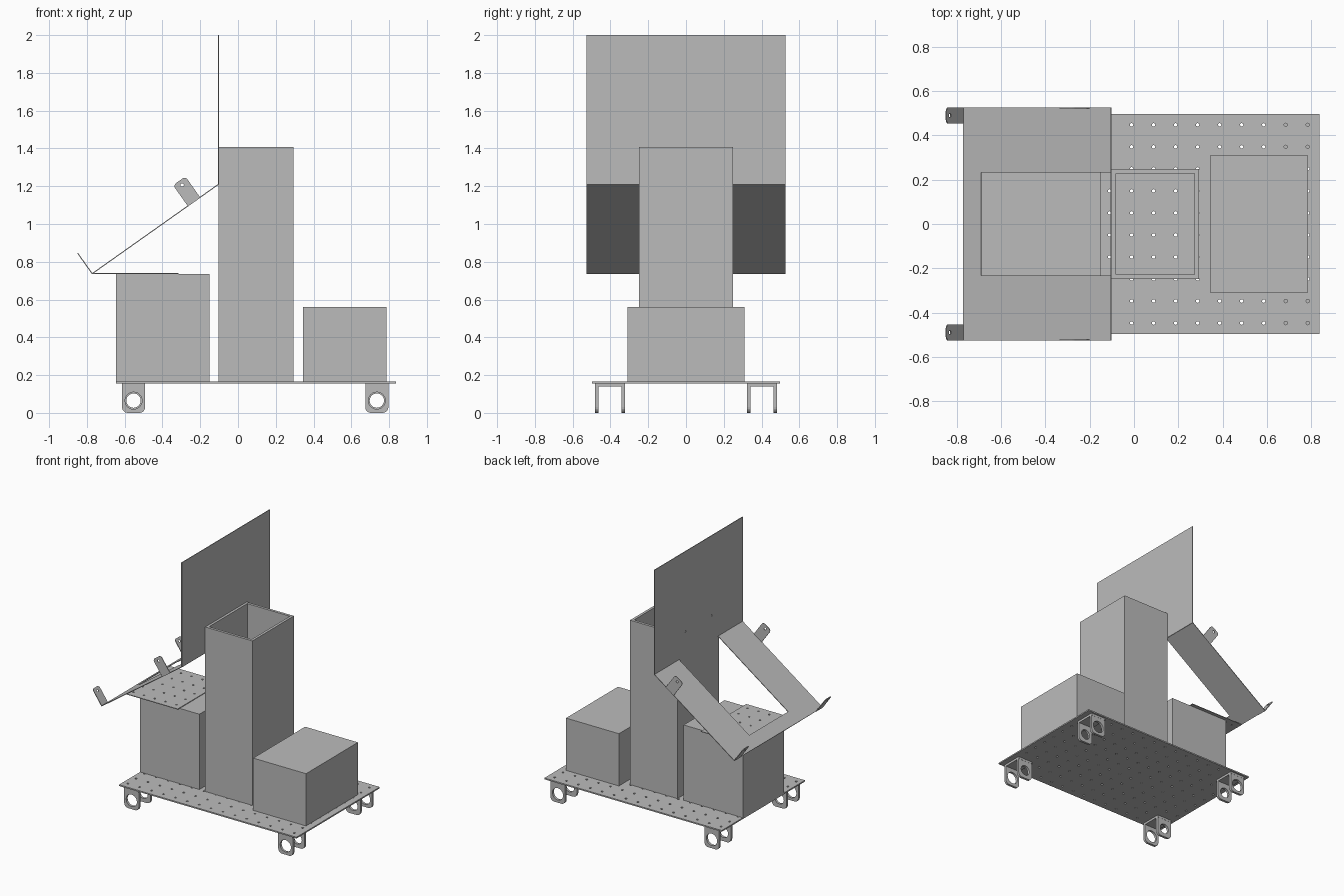
import bpy, bmesh, math
from mathutils import Matrix, Vector

if "Cube" in bpy.data.objects:
    bpy.data.objects.remove(bpy.data.objects["Cube"])

grey = bpy.data.materials.new("plain_grey")
grey.use_nodes = True
grey.diffuse_color = (0.5, 0.5, 0.5, 1)
grey.node_tree.nodes["Principled BSDF"].inputs["Base Color"].default_value = (0.5, 0.5, 0.5, 1)


def rect(x0, y0, x1, y1, radii=(0, 0, 0, 0)):
    """Rectangle outline; radii round the corners, counter-clockwise from lower left."""
    corners = ((x0, y0, 1, 1), (x1, y0, -1, 1), (x1, y1, -1, -1), (x0, y1, 1, -1))
    pts = []
    for k, ((x, y, sx, sy), r) in enumerate(zip(corners, radii)):
        if not r:
            pts.append((x, y))
            continue
        for s in range(6):
            a = math.pi * (1 + k / 2 + s / 10)
            pts.append((x + sx * r + r * math.cos(a), y + sy * r + r * math.sin(a)))
    return pts


def circle(x, y, r, n=12):
    return [(x + r * math.cos(math.tau * i / n), y + r * math.sin(math.tau * i / n))
            for i in range(n)]


def add_object(name, mesh):
    mesh.materials.clear()
    mesh.materials.append(grey)
    ob = bpy.data.objects.new(name, mesh)
    bpy.context.collection.objects.link(ob)
    return ob


def sheet(name, outlines, thick, origin, u, v):
    """Cut sheet: first outline is the border, the rest are openings; u, v are its axes."""
    cu = bpy.data.curves.new(name, 'CURVE')
    cu.dimensions, cu.fill_mode, cu.extrude = '2D', 'BOTH', thick / 2
    for pts in outlines:
        sp = cu.splines.new('POLY')
        sp.points.add(len(pts) - 1)
        for p, (x, y) in zip(sp.points, pts):
            p.co = (x, y, 0, 1)
        sp.use_cyclic_u = True
    tmp = bpy.data.objects.new(name + "_outline", cu)
    bpy.context.collection.objects.link(tmp)
    dg = bpy.context.evaluated_depsgraph_get()
    mesh = bpy.data.meshes.new_from_object(tmp.evaluated_get(dg))
    bpy.data.objects.remove(tmp)
    u, v = Vector(u).normalized(), Vector(v).normalized()
    m = Matrix((u, v, u.cross(v))).transposed().to_4x4()
    m.translation = origin
    bm = bmesh.new()
    bm.from_mesh(mesh)
    bmesh.ops.remove_doubles(bm, verts=bm.verts, dist=1e-5)
    bmesh.ops.transform(bm, matrix=m, verts=bm.verts)
    bmesh.ops.recalc_face_normals(bm, faces=bm.faces)
    for f in bm.faces:
        f.smooth = False
    bm.to_mesh(mesh)
    bm.free()
    return add_object(name, mesh)


def box(name, x0, x1, y0, y1, z0, z1):
    bm = bmesh.new()
    bmesh.ops.create_cube(bm, size=1)
    for vert in bm.verts:
        c = vert.co
        vert.co = (x0 + (c.x + .5) * (x1 - x0), y0 + (c.y + .5) * (y1 - y0),
                   z0 + (c.z + .5) * (z1 - z0))
    mesh = bpy.data.meshes.new(name)
    bm.to_mesh(mesh)
    bm.free()
    return add_object(name, mesh)


X, Y, Z = (1, 0, 0), (0, 1, 0), (0, 0, 1)
THIN = 0.005

# Perforated base plate
holes = [circle(.785 - .0995 * i, .448 - .0995 * j, .008, 8)
         for i in range(15) for j in range(10)]
sheet("base_plate", [rect(-.647, -.497, .837, .497)] + holes, .01, (0, 0, .16), X, Y)

# Boxes and open tower
box("tall_box", -.647, -.151, -.245, .245, .165, .734)
box("low_box", .344, .786, -.31, .31, .165, .56)
sheet("open_tower", [rect(-.102, -.248, .294, .248), rect(-.082, -.228, .274, .228)],
      1.243, (0, 0, .165 + 1.243 / 2), X, Y)

# Wheel brackets: two drilled cheeks under a bridge
for side, s in (("right", -1), ("left", 1)):
    for end, cx in (("rear", -.553), ("front", .735)):
        name = f"{end}_{side}_bracket"
        for cheek, y, r in (("outer", .473, .045), ("inner", .333, .038)):
            sheet(f"{name}_{cheek}_cheek",
                  [rect(-.061, 0, .061, .155, (.03, .03, 0, 0)), circle(0, .065, r, 24)],
                  .018, (cx, s * y, 0), X, Z)
        box(name + "_bridge", cx - .061, cx + .061, s * .403 - .08, s * .403 + .08, .139, .155)

# Upright back sheet with two screw holes
sheet("upright_sheet", [rect(-.527, 1.21, .527, 2)] + [circle(s * .156, 1.395, .007, 8) for s in (-1, 1)],
      THIN, (-.1035, 0, 0), Y, Z)

# Sloping sheet with a large window
foot = Vector((-.772, 0, .737))
slope = Vector((-.1035, 0, 1.21)) - foot
length = slope.length
slope.normalize()
rise = Vector((-slope.z, 0, slope.x))
sheet("sloping_sheet", [[(0, -.527), (length, -.527), (length, -.233), (.1, -.233),
                         (.1, .233), (length, .233), (length, .527), (0, .527)]],
      THIN, foot, slope, Y)

# Folded tabs on the sloping sheet
for side, s in (("right", -1), ("left", 1)):
    sheet(side + "_side_tab", [rect(.62, 0, .7, .135, (0, 0, .02, .02)), circle(.66, .108, .009)],
          THIN, foot + Vector((0, s * .5245, 0)), slope, rise)
    sheet(side + "_end_tab", [rect(-.037, 0, .037, .133, (0, 0, .02, .02)), circle(0, .106, .009)],
          THIN, foot + Vector((0, s * .49, 0)), Y, rise)

# Perforated flap resting on the tall box
flap_holes = [circle(-.72 + .0895 * i, -.22 + .11 * j, .007, 8) for i in range(5) for j in range(5)]
sheet("perforated_flap", [rect(-.772, -.27, -.315, .27)] + flap_holes, THIN, (0, 0, .737), X, Y)
